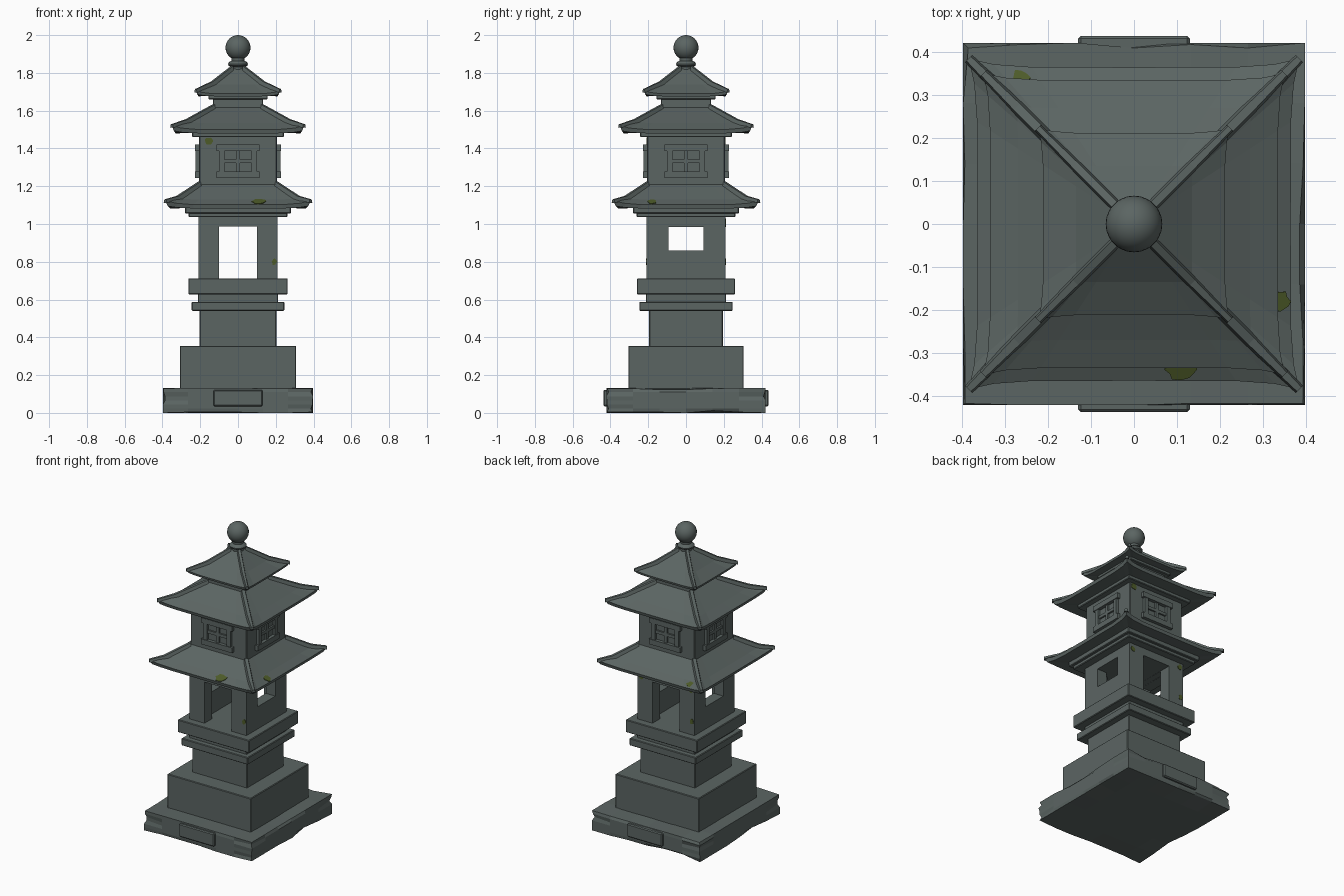
import bpy, bmesh, math, random
from mathutils import Vector, Matrix

if "Cube" in bpy.data.objects:
    bpy.data.objects.remove(bpy.data.objects["Cube"])

random.seed(4)


def material(name, rgb):
    m = bpy.data.materials.new(name)
    m.diffuse_color = (*rgb, 1)
    m.use_nodes = True
    m.node_tree.nodes["Principled BSDF"].inputs["Base Color"].default_value = m.diffuse_color
    return m


STONE = material("grey green stone", (0.105, 0.130, 0.124))
MOSS = material("olive moss", (0.075, 0.105, 0.022))


def finish(name, bm, mat=STONE):
    bmesh.ops.recalc_face_normals(bm, faces=bm.faces)
    me = bpy.data.meshes.new(name)
    bm.to_mesh(me)
    bm.free()
    me.materials.append(mat)
    ob = bpy.data.objects.new(name, me)
    bpy.context.collection.objects.link(ob)
    return ob


def add_box(bm, lo, hi):
    lo, hi = Vector(lo), Vector(hi)
    mat = Matrix.Translation((lo + hi) / 2) @ Matrix.Diagonal((*(hi - lo), 1))
    return bmesh.ops.create_cube(bm, size=1, matrix=mat)["verts"]


def block(name, hx, hy, z0, z1, bevel=0.004):
    """Centred stone block with slightly worn edges."""
    bm = bmesh.new()
    add_box(bm, (-hx, -hy, z0), (hx, hy, z1))
    if bevel:
        bmesh.ops.bevel(bm, geom=bm.edges[:], offset=bevel, segments=1, affect='EDGES')
    return finish(name, bm)


def add_loft(bm, rings):
    """Skin closed rings of points and cap both ends."""
    vs = [[bm.verts.new(p) for p in r] for r in rings]
    n = len(vs[0])
    for a, b in zip(vs, vs[1:]):
        for i in range(n):
            j = (i + 1) % n
            bm.faces.new((a[i], a[j], b[j], b[i]))
    bm.faces.new(vs[0])
    bm.faces.new(vs[-1])


# Rough foot slab with chipped edges
bm = bmesh.new()
add_box(bm, (-0.398, -0.422, 0), (0.398, 0.422, 0.132))
bmesh.ops.subdivide_edges(bm, edges=bm.edges[:], cuts=5, use_grid_fill=True)
for v in bm.verts:
    ex, ey = abs(v.co.x) > 0.39, abs(v.co.y) > 0.41
    ez = v.co.z < 0.001 or v.co.z > 0.131
    if ex + ey + ez > 1:
        k = random.choice((0.0, 0.004, 0.012))
        v.co.x -= math.copysign(k, v.co.x) if ex else 0
        v.co.y -= math.copysign(k, v.co.y) if ey else 0
        if ez:
            v.co.z += k if v.co.z < 0.06 else -k * 0.7
finish("foot_slab", bm)

# Raised panels on the front and back of the slab
for name, s in (("front_panel", -1), ("back_panel", 1)):
    bm = bmesh.new()
    ys = sorted((s * 0.40, s * 0.438))
    add_box(bm, (-0.13, ys[0], 0.035), (0.13, ys[1], 0.122))
    bmesh.ops.bevel(bm, geom=bm.edges[:], offset=0.006, segments=1, affect='EDGES')
    finish(name, bm)

# Pedestal and plain tiers
for name, hx, hy, z0, z1 in (
        ("plinth", 0.308, 0.305, 0.125, 0.355),
        ("pedestal", 0.203, 0.195, 0.35, 0.545),
        ("lower_ledge", 0.245, 0.247, 0.54, 0.588),
        ("ledge_neck", 0.212, 0.212, 0.58, 0.635),
        ("upper_ledge", 0.263, 0.260, 0.628, 0.712),
        ("firebox_cornice_low", 0.262, 0.262, 1.036, 1.062),
        ("firebox_cornice_high", 0.280, 0.280, 1.056, 1.090),
        ("upper_storey", 0.206, 0.206, 1.18, 1.465),
        ("storey_cornice", 0.243, 0.243, 1.460, 1.485),
        ("roof_neck", 0.133, 0.133, 1.59, 1.668),
        ("neck_cornice", 0.157, 0.157, 1.660, 1.682)):
    block(name, hx, hy, z0, z1)

# Hollow firebox with doorways front and back, windows on the sides
firebox = block("firebox", 0.21, 0.21, 0.70, 1.042, 0)
cutters = [block("cavity_cutter", 0.14, 0.13, 0.65, 0.985, 0),
           block("door_cutter", 0.10, 0.30, 0.66, 0.986, 0),
           block("window_cutter", 0.30, 0.093, 0.86, 0.984, 0)]
for c in cutters:
    c.hide_render = True
    mod = firebox.modifiers.new(c.name, 'BOOLEAN')
    mod.operation, mod.solver, mod.object = 'DIFFERENCE', 'EXACT', c
dg = bpy.context.evaluated_depsgraph_get()
cut_mesh = bpy.data.meshes.new_from_object(firebox.evaluated_get(dg))
firebox.modifiers.clear()
firebox.data = cut_mesh
for c in cutters:
    bpy.data.objects.remove(c)

# Lattice windows on the four sides of the upper storey
BARS = ((-0.115, 0.115, 1.386, 1.420, 0.228), (-0.115, 0.115, 1.243, 1.278, 0.228),
        (-0.100, -0.072, 1.27, 1.39, 0.224), (0.072, 0.100, 1.27, 1.39, 0.224),
        (-0.010, 0.010, 1.27, 1.39, 0.217), (-0.075, 0.075, 1.322, 1.342, 0.217))
for k, side in enumerate(("front", "right", "back", "left")):
    bm = bmesh.new()
    for x0, x1, z0, z1, d in BARS:
        add_box(bm, (x0, -d, z0), (x1, -0.20, z1))
    bm.transform(Matrix.Rotation(k * math.pi / 2, 4, 'Z'))
    finish(side + "_lattice", bm)


# Roofs: square rings with upturned corners, plus hip ridges
STEPS = (-1, -0.88, -0.65, 0, 0.65, 0.88)


def roof(name, rows, lift, flare, width):
    rings = []
    for r, z, wt in rows:
        ring = []
        for k in range(4):
            rot = Matrix.Rotation(k * math.pi / 2, 3, 'Z')
            for s in STEPS:
                f = abs(s) ** 8 * wt
                rr = r + flare * f
                ring.append(rot @ Vector((s * rr, -rr, z + lift * f)))
        rings.append(ring)
    bm = bmesh.new()
    add_loft(bm, rings)
    finish(name, bm)

    bm = bmesh.new()
    perp = Vector((1, 1, 0)).normalized()
    for k in range(4):
        rot = Matrix.Rotation(k * math.pi / 2, 3, 'Z')
        sections = []
        for r, z, wt in rows[2:]:
            c = r + flare * wt
            p = Vector((c, -c, z + lift * wt))
            w = width * (0.5 if wt < 1 else 0.35)
            up = Vector((0, 0, 0.014 if wt < 1 else 0.006))
            down = Vector((0, 0, -0.012))
            sections.append([rot @ q for q in (
                p - perp * w + down, p + perp * w + down,
                p + perp * w * 0.6 + up, p - perp * w * 0.6 + up)])
        add_loft(bm, sections)
    finish(name + "_hip_ridges", bm)


roof("lower_roof", ((0.25, 1.085, 0), (0.360, 1.082, 0.6), (0.365, 1.102, 1),
                    (0.315, 1.130, 0.2), (0.205, 1.210, 0)), 0.022, 0.020, 0.034)
roof("middle_roof", ((0.22, 1.482, 0), (0.330, 1.480, 0.6), (0.335, 1.500, 1),
                     (0.27, 1.535, 0.2), (0.130, 1.618, 0)), 0.022, 0.016, 0.034)
roof("top_roof", ((0.14, 1.678, 0), (0.209, 1.676, 0.6), (0.212, 1.690, 1),
                  (0.135, 1.738, 0.15), (0.032, 1.822, 0)), 0.018, 0.012, 0.028)

# Finial: turned collar and ball
bm = bmesh.new()
add_loft(bm, [[(r * math.cos(a * math.tau / 24), r * math.sin(a * math.tau / 24), z)
               for a in range(24)]
              for r, z in ((0.036, 1.80), (0.038, 1.832), (0.050, 1.838), (0.053, 1.848),
                           (0.046, 1.858), (0.034, 1.864), (0.036, 1.885))])
collar = finish("finial_collar", bm)
bm = bmesh.new()
bmesh.ops.create_uvsphere(bm, u_segments=28, v_segments=16, radius=0.066,
                          matrix=Matrix.Translation((0, 0, 1.934)))
ball = finish("finial_ball", bm)
for ob in (collar, ball):
    bpy.context.view_layer.objects.active = ob
    ob.select_set(True)
    bpy.ops.object.shade_smooth_by_angle(angle=math.radians(40))
    ob.select_set(False)


# Thin moss patches on roof slopes and walls
def moss(name, loc, normal, a, b):
    n = Vector(normal).normalized()
    u = Vector((0, 0, 1)).cross(n).normalized()
    v = n.cross(u)
    loc = Vector(loc)
    edge = []
    for i in range(12):
        t, k = i * math.tau / 12, random.uniform(0.75, 1.1)
        edge.append(loc + u * a * k * math.cos(t) + v * b * k * math.sin(t))
    bm = bmesh.new()
    add_loft(bm, [[p - n * 0.004 for p in edge], [p + n * 0.003 for p in edge]])
    finish(name, bm, MOSS)


moss("front_roof_moss", (0.11, -0.338, 1.118), (0, -0.46, 0.89), 0.040, 0.028)
moss("right_roof_moss", (0.340, -0.18, 1.117), (0.46, 0, 0.89), 0.024, 0.026)
moss("back_roof_moss", (-0.28, 0.340, 1.117), (0, 0.46, 0.89), 0.040, 0.024)
moss("front_storey_moss", (-0.155, -0.206, 1.438), (0, -1, 0), 0.022, 0.022)
moss("back_storey_moss", (0.175, 0.206, 1.44), (0, 1, 0), 0.022, 0.022)
moss("front_wall_moss", (0.192, -0.21, 0.80), (0, -1, 0), 0.014, 0.018)
moss("back_wall_moss_a", (0.185, 0.21, 1.0), (0, 1, 0), 0.018, 0.018)
moss("back_wall_moss_b", (-0.185, 0.21, 1.01), (0, 1, 0), 0.018, 0.018)
moss("back_wall_moss_c", (-0.190, 0.21, 0.80), (0, 1, 0), 0.015, 0.018)
